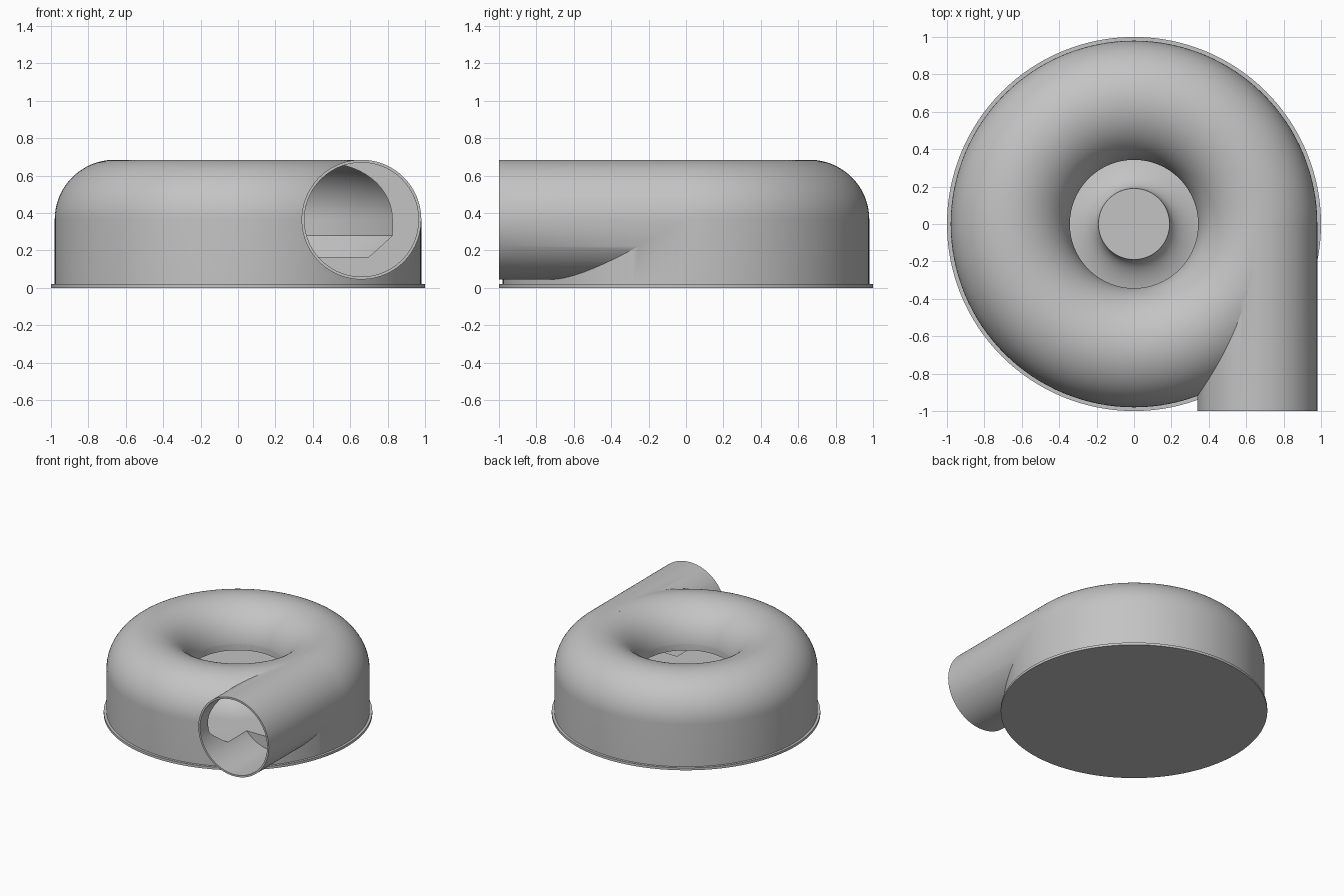
import bpy
import bmesh
from math import cos, sin, pi
from mathutils import Matrix, Vector

cube = bpy.data.objects.get("Cube")
if cube:
    bpy.data.objects.remove(cube, do_unlink=True)

RING, TUBE, MID = 0.66, 0.32, 0.365   # channel radius, tube radius, tube height
BORE = 0.305
STEPS = 128

grey = bpy.data.materials.new("plain grey")
grey.use_nodes = True
colour = (0.55, 0.55, 0.55, 1)
grey.diffuse_color = colour
grey.node_tree.nodes["Principled BSDF"].inputs["Base Color"].default_value = colour


def finish(name, bm):
    bmesh.ops.recalc_face_normals(bm, faces=bm.faces)
    mesh = bpy.data.meshes.new(name)
    bm.to_mesh(mesh)
    bm.free()
    mesh.materials.append(grey)
    obj = bpy.data.objects.new(name, mesh)
    bpy.context.collection.objects.link(obj)
    return obj


def lathe(name, profile):
    """Spin an (r, z) profile, starting and ending on the axis, into a solid."""
    bm = bmesh.new()
    verts = [bm.verts.new((r, 0, z)) for r, z in profile]
    edges = [bm.edges.new(pair) for pair in zip(verts, verts[1:])]
    bmesh.ops.spin(bm, geom=verts + edges, cent=(0, 0, 0), axis=(0, 0, 1),
                   angle=2 * pi, steps=STEPS)
    bmesh.ops.remove_doubles(bm, verts=bm.verts, dist=1e-5)
    return finish(name, bm)


def rod(name, radius, y0, y1):
    """Solid cylinder along y, in line with the channel's right-hand tangent."""
    bm = bmesh.new()
    place = Matrix.Translation((RING, (y0 + y1) / 2, MID)) @ Matrix.Rotation(pi / 2, 4, 'X')
    bmesh.ops.create_cone(bm, cap_ends=True, segments=96, radius1=radius,
                          radius2=radius, depth=y1 - y0, matrix=place)
    return finish(name, bm)


def combine(target, tool, operation):
    mod = target.modifiers.new(operation.lower(), 'BOOLEAN')
    mod.operation, mod.solver, mod.object = operation, 'EXACT', tool
    select(target)
    bpy.ops.object.modifier_apply(modifier=mod.name)
    bpy.data.objects.remove(tool, do_unlink=True)


def select(obj):
    bpy.ops.object.select_all(action='DESELECT')
    obj.select_set(True)
    bpy.context.view_layer.objects.active = obj


def dome(radius, n=40):
    return [(RING + radius * cos(pi * i / n), MID + radius * sin(pi * i / n))
            for i in range(n + 1)]


# Housing body: straight wall under a half-round ring
housing = lathe("housing", [(0, 0.01), (RING + TUBE, 0.01)] + dome(TUBE) + [(0, MID)])

# Outlet pipe leaving along the tangent
combine(housing, rod("outlet_pipe", TUBE, -1.0, 0.0), 'UNION')

# Hollow channel with a flared hub in the middle and the inlet above it
flare = [(0.19 + 0.27 * (1 - cos(pi / 2 * i / 10)), 0.30 - 0.135 * sin(pi / 2 * i / 10))
         for i in range(11)]
cavity = lathe("cavity", [(0, 0.30)] + flare + [(0.86, 0.165), (RING + BORE, 0.28)]
               + dome(BORE) + [(0.343, MID - 0.005), (0.343, 0.45), (0, 0.45)])
combine(housing, cavity, 'DIFFERENCE')
combine(housing, rod("bore", BORE, -1.1, -0.5), 'DIFFERENCE')

# Base plate
base = lathe("base_plate", [(0, 0), (1, 0), (1, 0.02), (0, 0.02)])

for part in (housing, base):
    select(part)
    bpy.ops.object.shade_smooth_by_angle(angle=pi / 6)
